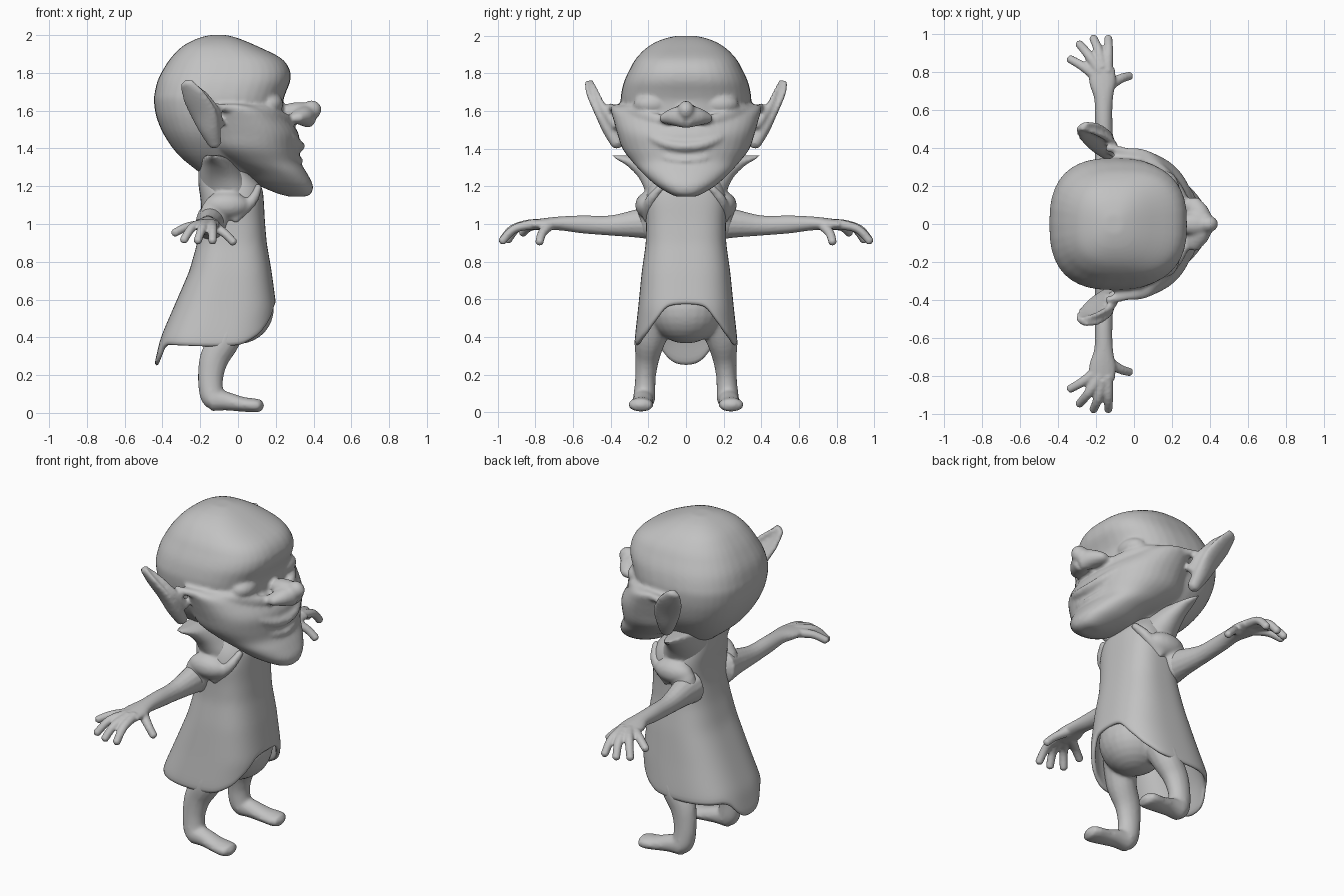
import bpy, bmesh, math
from mathutils import Vector, Matrix

cube = bpy.data.objects.get("Cube")
if cube:
    bpy.data.objects.remove(cube)

GREY = (0.54, 0.54, 0.54, 1)
clay = bpy.data.materials.new("clay_grey")
clay.use_nodes = True
clay.diffuse_color = GREY
clay.node_tree.nodes["Principled BSDF"].inputs["Base Color"].default_value = GREY


def spline(rows, steps=4):
    """Smooth interpolation through rows of numbers."""
    out = []
    for i in range(len(rows) - 1):
        a, b, c, d = (rows[min(max(j, 0), len(rows) - 1)] for j in range(i - 1, i + 3))
        for k in range(steps):
            t = k / steps
            out.append([q + t / 2 * (r - p + t * (2 * p - 5 * q + 4 * r - s + t * (3 * q - p - 3 * r + s)))
                        for p, q, r, s in zip(a, b, c, d)])
    return out + [list(rows[-1])]


def skin(bm, rings, ends=None):
    """Join rings of points; optional pair of end points closes them."""
    vs = [[bm.verts.new(p) for p in ring] for ring in rings]
    n = len(vs[0])
    for a, b in zip(vs, vs[1:]):
        for i in range(n):
            bm.faces.new((a[i], a[(i + 1) % n], b[(i + 1) % n], b[i]))
    if ends:
        for ring, p in zip((vs[0], vs[-1]), ends):
            tip = bm.verts.new(p)
            for i in range(n):
                bm.faces.new((ring[i], ring[(i + 1) % n], tip))


def oval(angle, power):
    c, s = math.cos(angle), math.sin(angle)
    return (math.copysign(abs(c) ** (2 / power), c), math.copysign(abs(s) ** (2 / power), s))


def section(row, angle, power, z=None):
    """Point on a level outline given as (height, back, front, half width)."""
    h, back, front, half = row
    c, s = oval(angle, power)
    return ((back + front) / 2 + c * (front - back) / 2, s * half, h if z is None else z)


def stack(bm, rows, power=2.4, n=40):
    rows = spline(rows)
    rings = [[section(r, 2 * math.pi * i / n, power) for i in range(n)] for r in rows]
    skin(bm, rings, [((r[1] + r[2]) / 2, 0, r[0]) for r in (rows[0], rows[-1])])


def tube(bm, rows, side=1, wide=(0, 0, 1), n=14):
    """Tube through (x, y, z, radius along 'wide', other radius)."""
    rows = spline(rows)
    pts = [Vector(r[:3]) for r in rows]
    rings = []
    for i, (p, r) in enumerate(zip(pts, rows)):
        t = (pts[min(i + 1, len(pts) - 1)] - pts[max(i - 1, 0)]).normalized()
        v = t.cross(Vector(wide)).normalized()
        u = v.cross(t)
        rings.append([p + u * r[3] * math.cos(a) + v * r[4] * math.sin(a)
                      for a in (2 * math.pi * k / n for k in range(n))])
    ends = [pts[0] + (pts[0] - pts[1]).normalized() * rows[0][4] * 0.7,
            pts[-1] + (pts[-1] - pts[-2]).normalized() * rows[-1][4] * 0.7]
    flip = Vector((1, side, 1))
    skin(bm, [[q * flip for q in ring] for ring in rings], [e * flip for e in ends])


def ball(bm, centre, radii, side=1, tilt=0):
    x, y, z = centre
    m = (Matrix.Translation((x, y * side, z)) @ Matrix.Rotation(tilt * side, 4, 'X')
         @ Matrix.Diagonal((*radii, 1)))
    bmesh.ops.create_uvsphere(bm, u_segments=24, v_segments=14, radius=1, matrix=m)


def finish(name, bm, voxel=None, smooth=4):
    bmesh.ops.recalc_face_normals(bm, faces=bm.faces)
    for f in bm.faces:
        f.smooth = True
    mesh = bpy.data.meshes.new(name)
    bm.to_mesh(mesh)
    bm.free()
    ob = bpy.data.objects.new(name, mesh)
    bpy.context.collection.objects.link(ob)
    mesh.materials.append(clay)
    if voxel:
        m = ob.modifiers.new("blend", 'REMESH')
        m.mode, m.voxel_size, m.use_smooth_shade = 'VOXEL', voxel, True
        m = ob.modifiers.new("soften", 'SMOOTH')
        m.factor, m.iterations = 0.5, smooth
    return ob


# Head: skull with soft brow, jaw, eyelids, nose, smile folds and ears
bm = bmesh.new()
stack(bm, [(1.27, -.2, .1, .14), (1.36, -.31, .16, .23), (1.46, -.385, .2, .3), (1.56, -.43, .235, .335),
           (1.65, -.445, .24, .347), (1.7, -.44, .255, .343), (1.76, -.425, .277, .328),
           (1.82, -.395, .272, .3), (1.88, -.355, .225, .265), (1.94, -.295, .105, .205),
           (1.98, -.22, .01, .13), (2.0, -.15, -.06, .05)], 2.6)
stack(bm, [(1.145, .27, .36, .05), (1.165, .2, .39, .095), (1.21, .1, .395, .165), (1.27, .03, .365, .23),
           (1.33, -.08, .33, .285), (1.4, -.18, .325, .338), (1.48, -.21, .32, .365),
           (1.55, -.21, .27, .385), (1.61, -.2, .2, .4), (1.635, -.19, .1, .39)], 2.2)
ball(bm, (.32, 0, 1.595), (.1, .06, .05))
ball(bm, (.39, 0, 1.605), (.052, .045, .05))
for s in (1, -1):
    tube(bm, [(.375, 0, 1.57, .062, .05), (.34, .06, 1.57, .05, .055), (.3, .115, 1.56, .028, .045)], s)
    ball(bm, (.165, .18, 1.635), (.075, .1, .06), s)
    # upper lip, lower lip and cheek fold
    tube(bm, [(.325, 0, 1.41, .028, .03), (.31, .1, 1.425, .028, .03), (.25, .21, 1.475, .025, .025),
              (.12, .32, 1.55, .02, .02)], s)
    tube(bm, [(.315, 0, 1.335, .022, .03), (.3, .1, 1.35, .022, .025), (.23, .21, 1.41, .02, .02),
              (.12, .3, 1.49, .02, .02)], s)
    tube(bm, [(.27, .09, 1.54, .035, .03), (.235, .19, 1.56, .035, .02), (.15, .29, 1.595, .028, .02),
              (0, .37, 1.61, .022, .02), (-.14, .4, 1.62, .022, .02)], s)
    # outer ear blade with a rolled front rim
    tube(bm, [(-.12, .36, 1.42, .035, .035), (-.15, .4, 1.5, .06, .04), (-.185, .445, 1.59, .078, .03),
              (-.235, .49, 1.68, .07, .022), (-.275, .515, 1.75, .038, .018)], s, (.75, .55, .35))
    tube(bm, [(-.1, .37, 1.52, .03, .03), (-.12, .435, 1.61, .02, .02), (-.19, .475, 1.7, .014, .014),
              (-.275, .505, 1.76, .012, .012)], s, (1, 0, 0))
finish("head", bm, .011)

# Robe: one flared shell, hem pointed at the back and arched at the front
ROBE = [(.25, -.445, .16, .28), (.4, -.41, .19, .272), (.55, -.345, .205, .255), (.75, -.258, .178, .235),
        (.9, -.216, .152, .213), (1.02, -.195, .142, .212), (1.12, -.195, .137, .22),
        (1.2, -.21, .13, .2), (1.27, -.21, .06, .17), (1.34, -.21, 0, .15)]
HEM = [(-1, .25), (-.98, .28), (-.93, .34), (-.85, .362), (0, .35), (.35, .36), (.67, .415),
       (.866, .49), (.957, .56), (1, .575)]


def lookup(rows, key):
    for a, b in zip(rows, rows[1:]):
        if key <= b[0]:
            t = (key - a[0]) / (b[0] - a[0])
            return [p + t * (q - p) for p, q in zip(a, b)]
    return rows[-1]


bm = bmesh.new()
rings, cols, levels = [], 64, 24
for k in range(levels + 1):
    ring = []
    for i in range(cols):
        a = 2 * math.pi * i / cols
        low = lookup(HEM, math.cos(a))[1]
        z = low + (ROBE[-1][0] - low) * k / levels
        ring.append(section(lookup(ROBE, z), a, 2.8, z))
    rings.append(ring)
skin(bm, rings)
robe = finish("robe", bm)
m = robe.modifiers.new("cloth_thickness", 'SOLIDIFY')
m.thickness, m.offset = .025, -1
m = robe.modifiers.new("round", 'SUBSURF')
m.levels = m.render_levels = 1

# Neck flaring into collar points, with sleeve puffs and lapel folds
bm = bmesh.new()
stack(bm, [(1.0, -.17, .1, .16), (1.1, -.19, .12, .2), (1.18, -.205, .1, .22), (1.25, -.21, .05, .255),
           (1.31, -.205, 0, .315), (1.345, -.2, -.04, .375), (1.365, -.18, -.09, .4)], 2)
for s in (1, -1):
    ball(bm, (-.06, .2, 1.1), (.12, .07, .07), s, .3)
    ball(bm, (-.13, .2, 1.03), (.075, .06, .11), s)
    tube(bm, [(.11, .13, 1.2, .02, .02), (.07, .19, 1.12, .03, .03), (-.03, .2, 1.03, .04, .03)], s)
finish("collar", bm, .011, 6)

# Arms with four fingers and a thumb
FINGERS = [((-.19, .77, .995), (-.27, .83, .985), (-.34, .87, .95)),
           ((-.18, .8, 1.0), (-.24, .89, .985), (-.29, .95, .91)),
           ((-.165, .82, 1.0), (-.19, .92, .975), (-.215, .98, .905)),
           ((-.14, .8, 1.0), (-.135, .91, .975), (-.135, .98, .905)),
           ((-.13, .73, .99), (-.07, .765, .95), (-.02, .78, .9))]
bm = bmesh.new()
for s in (1, -1):
    tube(bm, [(-.14, .15, 1.01, .1, .085), (-.145, .25, 1.003, .078, .068), (-.155, .4, .992, .054, .05),
              (-.16, .55, .998, .048, .047), (-.16, .66, 1.003, .038, .05), (-.165, .74, 1.0, .033, .07),
              (-.17, .81, .996, .027, .072)], s)
    for a, b, c in FINGERS:
        tube(bm, [(*a, .028, .03), (*b, .023, .025), (*c, .022, .022)], s)
finish("arms", bm, .008, 3)

# Belly, legs and feet
bm = bmesh.new()
ball(bm, (0, 0, .55), (.19, .2, .185))
ball(bm, (-.03, 0, .8), (.14, .16, .3))
for s in (1, -1):
    tube(bm, [(-.03, .15, .52, .1, .1), (-.07, .19, .39, .085, .085), (-.125, .205, .29, .065, .078),
              (-.145, .215, .19, .055, .068), (-.14, .22, .1, .058, .064), (-.12, .225, .065, .06, .058)],
         s, (0, 1, 0))
    tube(bm, [(-.135, .225, .07, .058, .062), (-.06, .228, .062, .055, .05), (.02, .235, .046, .06, .04),
              (.085, .24, .04, .068, .037), (.12, .243, .038, .058, .033)], s, (0, 1, 0))
finish("legs", bm, .011)
